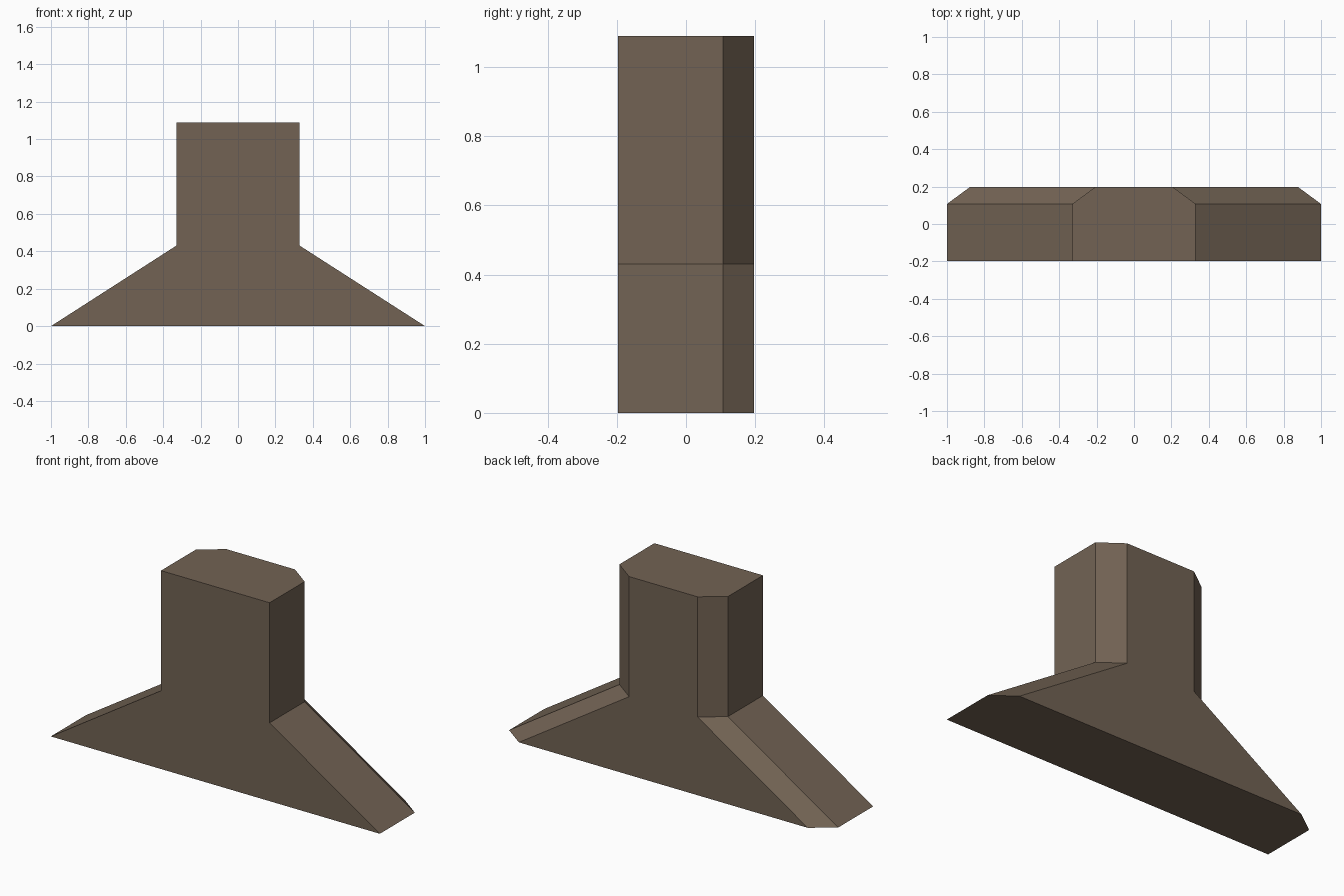
import bpy, bmesh

if "Cube" in bpy.data.objects:
    bpy.data.objects.remove(bpy.data.objects["Cube"])

# Single stone-brown colour
mat = bpy.data.materials.new("stone brown")
mat.diffuse_color = (0.168, 0.124, 0.088, 1)
mat.use_nodes = True
mat.node_tree.nodes["Principled BSDF"].inputs["Base Color"].default_value = mat.diffuse_color

# Right half of the outline (x, z), mirrored to the left
HALF = [(1.0, 0.0), (0.33, 0.43), (0.33, 1.09)]
BEVEL = 0.122  # how far the back edges move in


def ring(bm, y, inset):
    right = [(x - inset, z) for x, z in HALF]
    outline = right + [(-x, z) for x, z in reversed(right)]
    return [bm.verts.new((x, y, z)) for x, z in outline]


# Flared block: front outline, bevel start, narrowed back outline
bm = bmesh.new()
rings = [ring(bm, -0.197, 0), ring(bm, 0.107, 0), ring(bm, 0.197, BEVEL)]
n = len(rings[0])
bm.faces.new(rings[0])
bm.faces.new(rings[-1][::-1])
for a, b in zip(rings, rings[1:]):
    for i in range(n):
        j = (i + 1) % n
        bm.faces.new((a[i], b[i], b[j], a[j]))
bmesh.ops.recalc_face_normals(bm, faces=bm.faces)

mesh = bpy.data.meshes.new("flared_block")
bm.to_mesh(mesh)
bm.free()
mesh.materials.append(mat)
obj = bpy.data.objects.new("flared_block", mesh)
bpy.context.collection.objects.link(obj)
